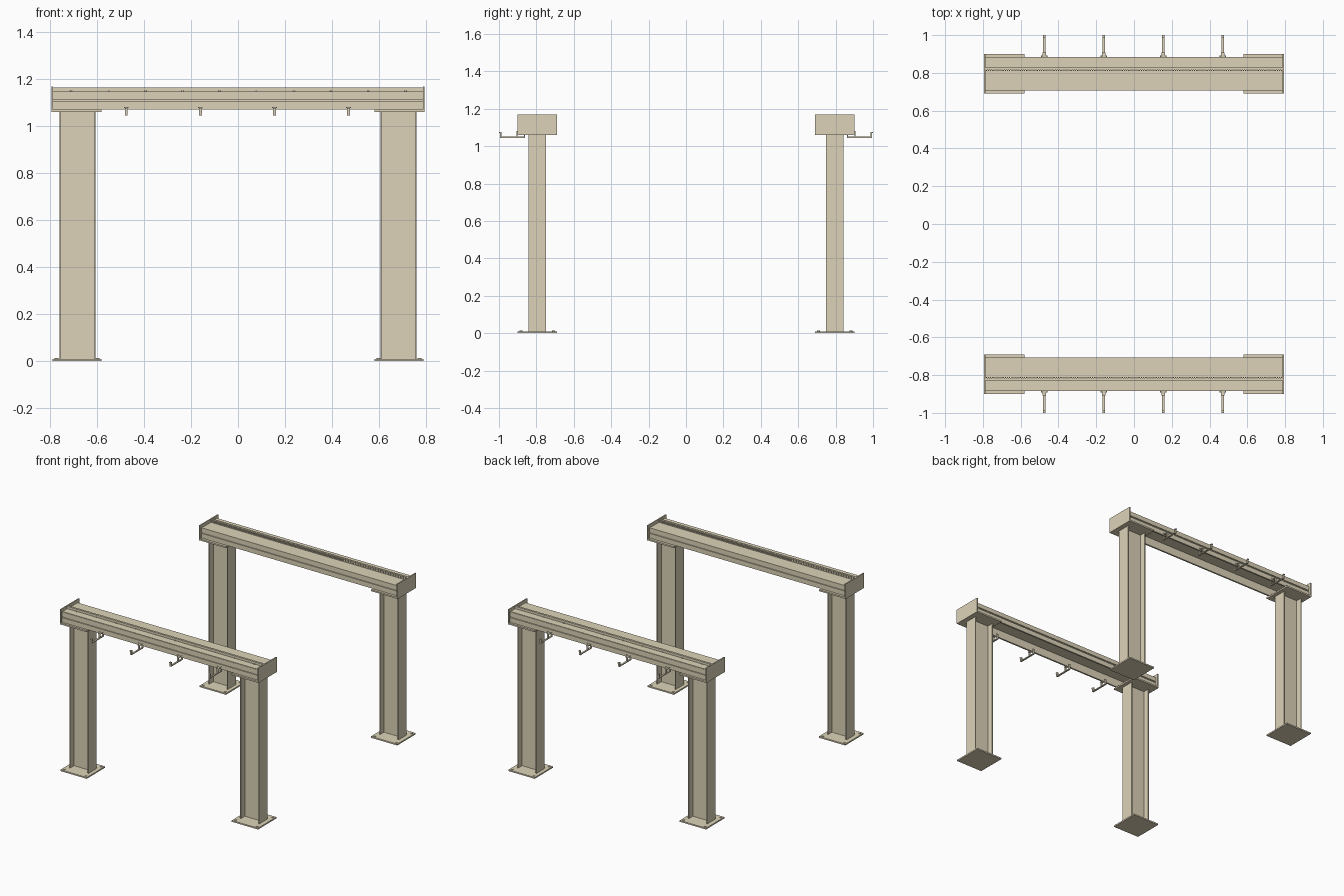
import bpy, bmesh
from mathutils import Matrix, Vector

if "Cube" in bpy.data.objects:
    bpy.data.objects.remove(bpy.data.objects["Cube"])

STEEL = bpy.data.materials.new("painted_steel")
STEEL.diffuse_color = (0.72, 0.65, 0.48, 1)
STEEL.use_nodes = True
STEEL.node_tree.nodes["Principled BSDF"].inputs["Base Color"].default_value = STEEL.diffuse_color


def finish(bm, name):
    bmesh.ops.recalc_face_normals(bm, faces=bm.faces)
    mesh = bpy.data.meshes.new(name)
    bm.to_mesh(mesh)
    bm.free()
    obj = bpy.data.objects.new(name, mesh)
    obj.data.materials.append(STEEL)
    bpy.context.collection.objects.link(obj)
    return obj


def add_box(bm, lo, hi):
    lo, hi = Vector(lo), Vector(hi)
    m = Matrix.Translation((lo + hi) / 2) @ Matrix.Diagonal((*[abs(v) for v in hi - lo], 1))
    bmesh.ops.create_cube(bm, size=1, matrix=m)


def box(name, lo, hi):
    bm = bmesh.new()
    add_box(bm, lo, hi)
    return finish(bm, name)


def extrude(name, points, direction):
    bm = bmesh.new()
    face = bm.faces.new([bm.verts.new(p) for p in points])
    out = bmesh.ops.extrude_face_region(bm, geom=[face])
    moved = [v for v in out["geom"] if isinstance(v, bmesh.types.BMVert)]
    bmesh.ops.translate(bm, verts=moved, vec=direction)
    return finish(bm, name)


def bolts(name, spots, radius, height):
    bm = bmesh.new()
    for p in spots:
        bmesh.ops.create_cone(bm, cap_ends=True, segments=12, radius1=radius, radius2=radius,
                              depth=height, matrix=Matrix.Translation(p))
    return finish(bm, name)


def post(side, x, s):
    cx, cy = x * 0.6825, s * 0.795
    # I-section column: flanges at the x ends, thin web between
    w, d, f, t = 0.0765, 0.047, 0.007, 0.003
    quarter = [(w, d), (w - f, d), (w - f, t)]
    prof = (quarter + [(-a, b) for a, b in reversed(quarter)]
            + [(-a, -b) for a, b in quarter] + [(a, -b) for a, b in reversed(quarter)])
    extrude(side + "_post", [(cx + a, cy + b, 0.01) for a, b in prof], (0, 0, 1.052))
    # base and head plates
    for name, z0, z1, x0, x1 in (("base_plate", 0, 0.01, 0.58, 0.79),
                                 ("head_plate", 1.06, 1.071, 0.58, 0.79)):
        box(side + "_" + name, (x * (x0 + x1) / 2 - 0.105, cy - 0.105, z0),
            (x * (x0 + x1) / 2 + 0.105, cy + 0.105, z1))
    bolts(side + "_base_bolts", [(x * 0.685 + i * 0.087, cy + j * 0.087, 0.011)
                                 for i in (-1, 1) for j in (-1, 1)], 0.008, 0.006)
    # end plate closing the beam
    box(side + "_end_plate", (x * 0.786, s * 0.69, 1.06), (x * 0.794, s * 0.9, 1.168))


def hook(side, x, s):
    # J-shaped cable hook with a bracket under the beam
    bm = bmesh.new()
    for y0, y1, z0, z1, hw in ((0.86, 0.99, 1.044, 1.050, 0.006),
                               (0.986, 0.994, 1.044, 1.076, 0.006),
                               (0.994, 1.0, 1.070, 1.076, 0.006),
                               (0.902, 0.907, 1.050, 1.080, 0.006),
                               (0.884, 0.907, 1.076, 1.081, 0.010),
                               (0.860, 0.866, 1.046, 1.085, 0.006)):
        add_box(bm, (x - hw, s * y0, z0), (x + hw, s * y1, z1))
    for i in (-1, 1):
        m = (Matrix.Translation((x + i * 0.010, s * 0.887, 1.082))
             @ Matrix.Rotation(-i * 0.6, 4, 'Y') @ Matrix.Diagonal((0.014, 0.008, 0.004, 1)))
        bmesh.ops.create_cube(bm, size=1, matrix=m)
    finish(bm, side + "_hook")


for side, s in (("front", -1), ("back", 1)):
    for x in (-1, 1):
        post(side + ("_left" if x < 0 else "_right"), x, s)

    # beam: inverted channel, open below, with a long groove in each side
    a, b, t, g = 0.708, 0.885, 0.012, 0.007
    outline = [(a, 1.071), (a, 1.105), (a + g, 1.105), (a + g, 1.114), (a, 1.114), (a, 1.145),
               (b, 1.145), (b, 1.114), (b - g, 1.114), (b - g, 1.105), (b, 1.105), (b, 1.071),
               (b - t, 1.071), (b - t, 1.128), (a + t, 1.128), (a + t, 1.071)]
    extrude(side + "_beam", [(-0.787, s * y, z) for y, z in outline], (1.574, 0, 0))

    # shallow raised track under the guide rail
    box(side + "_track", (-0.787, s * 0.812, 1.139), (0.787, s * 0.883, 1.148))
    box(side + "_guide_rail", (-0.787, s * 0.815, 1.14), (0.787, s * 0.829, 1.165))
    bolts(side + "_rail_screws", [(-0.71 + 0.158 * i, s * 0.831, 1.148) for i in range(10)], 0.004, 0.006)

    # rack teeth along the rail
    bm = bmesh.new()
    for i in range(157):
        px = -0.78 + 0.01 * i
        add_box(bm, (px - 0.0025, s * 0.810, 1.148), (px + 0.0025, s * 0.816, 1.163))
    finish(bm, side + "_rack_teeth")

    for i in range(4):
        hook(side, -0.475 + i * 0.315, s)
